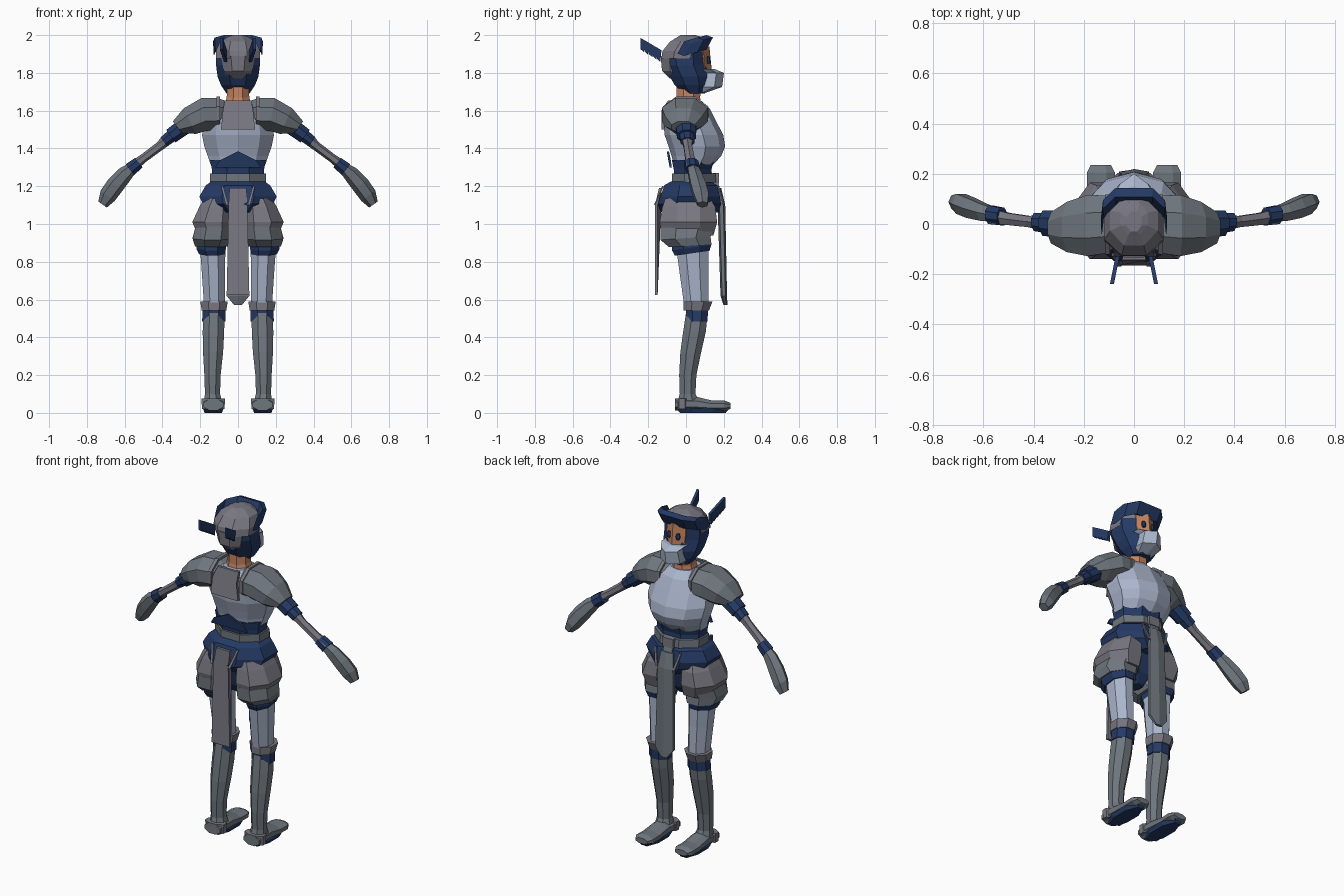
import bpy, bmesh, math
from mathutils import Vector

def material(name, rgb):
    m = bpy.data.materials.new(name)
    m.diffuse_color = (*rgb, 1)
    return m

STEEL = material("steel", (0.155, 0.18, 0.205))
WARM = material("warm_steel", (0.19, 0.185, 0.22))
LIGHT = material("light_steel", (0.40, 0.46, 0.60))
BLUE = material("blue_cloth", (0.018, 0.042, 0.13))
SKIN = material("skin", (0.56, 0.23, 0.12))

def finish(name, bm, mat, mirror):
    bmesh.ops.recalc_face_normals(bm, faces=bm.faces)
    me = bpy.data.meshes.new(name)
    bm.to_mesh(me)
    bm.free()
    me.materials.append(mat)
    ob = bpy.data.objects.new(name, me)
    bpy.context.collection.objects.link(ob)
    if mirror:
        ob.modifiers.new("mirror", 'MIRROR').use_mirror_merge = False
    return ob

def loft(name, axis, rings, mat, mirror=False, n=8):
    """Skin n-sided rings (x, y, z, half_u, half_v, tilt) stacked along an axis."""
    bm = bmesh.new()
    loops = []
    for x, y, z, a, b, *tilt in rings:
        t = math.radians(tilt[0]) if tilt else 0
        if axis == 'Z':
            u, v = Vector((1, 0, 0)), Vector((0, math.cos(t), math.sin(t)))
        elif axis == 'Y':
            u, v = Vector((1, 0, 0)), Vector((0, 0, 1))
        else:
            u, v = Vector((0, 1, 0)), Vector((math.sin(t), 0, math.cos(t)))
        k = 1 / math.cos(math.pi / n)
        angs = [2 * math.pi * (i + 0.5) / n for i in range(n)]
        loops.append([bm.verts.new(Vector((x, y, z)) + u * a * k * math.cos(g) + v * b * k * math.sin(g))
                      for g in angs])
    for p, q in zip(loops, loops[1:]):
        for i in range(n):
            j = (i + 1) % n
            bm.faces.new((p[i], p[j], q[j], q[i]))
    bm.faces.new(loops[0])
    bm.faces.new(loops[-1])
    return finish(name, bm, mat, mirror)

def stack(name, rows, mat, mirror=False, n=8, cx=0):
    """Vertical loft from rows (z, half_x, y_back, y_front[, centre_x[, tilt]])."""
    rings = []
    for z, hx, y0, y1, *r in rows:
        rings.append((r[0] if r else cx, (y0 + y1) / 2, z, hx, (y1 - y0) / 2, r[1] if len(r) > 1 else 0))
    return loft(name, 'Z', rings, mat, mirror, n)

def plate(name, pts, thick, mat, mirror=False):
    """Flat polygon given solid thickness along a vector."""
    bm = bmesh.new()
    f = bm.faces.new([bm.verts.new(p) for p in pts])
    ext = bmesh.ops.extrude_face_region(bm, geom=[f], use_keep_orig=True)
    bmesh.ops.translate(bm, vec=thick, verts=[v for v in ext['geom'] if isinstance(v, bmesh.types.BMVert)])
    return finish(name, bm, mat, mirror)

# Head: blue coif, steel dome, neck guard, face, mask, brim
stack("neck", [(1.62, .075, -.06, .08), (1.67, .06, -.05, .075), (1.76, .055, -.05, .08)], SKIN)
stack("coif", [(1.69, .06, -.01, .10), (1.735, .09, -.06, .125), (1.78, .108, -.085, .125),
               (1.84, .116, -.115, .105), (1.91, .116, -.12, .10)], BLUE)
stack("helmet_dome", [(1.875, .117, -.13, .08), (1.915, .117, -.125, .10), (1.965, .095, -.085, .11),
                      (1.99, .055, -.045, .085), (2.0, .03, -.03, .05)], WARM)
stack("helmet_neck_guard", [(1.77, .055, -.085, .02), (1.81, .075, -.127, .02), (1.89, .09, -.134, .02)], WARM)
stack("face", [(1.79, .055, 0, .13), (1.86, .062, 0, .122), (1.94, .062, 0, .115)], SKIN, n=6)
stack("eye", [(1.85, .008, .11, .128), (1.868, .013, .11, .128), (1.886, .008, .11, .124)], BLUE, True, 6, .03)
stack("face_mask", [(1.695, .045, .04, .10), (1.725, .065, .04, .18), (1.80, .055, .05, .19),
                    (1.82, .075, .05, .145)], LIGHT, n=6)
brim = [(.128, 0, 1.925), (.12, .07, 1.945), (.072, .118, 1.958), (-.072, .118, 1.958),
        (-.12, .07, 1.945), (-.128, 0, 1.925)]
for i in range(5):
    (x0, y0, z0), (x1, y1, z1) = brim[i], brim[i + 1]
    plate("helmet_brim", [(x0, y0 - .01, z0 - .035), (x1, y1 - .01, z1 - .035),
                          (x1 * 1.03, y1 + .025, z1 + .03), (x0 * 1.03, y0 + .025, z0 + .03)],
          (0, -.035, .012), BLUE)
# Notched crest wings behind the helmet
def wing(s, z):
    return (.058 + .022 * s, -.13 - .11 * s, z + .065 * s)
edge = [wing(0, 1.92), wing(1, 1.92)]
for i in range(5):
    s = 1 - i * .2
    edge += [wing(s, 1.86), wing(s - .16, 1.855), wing(s - .16, 1.87)]
plate("crest_wing", edge, (.016, 0, 0), BLUE, True)

# Torso
stack("cuirass", [(1.315, .145, -.06, .14), (1.36, .16, -.07, .18), (1.41, .178, -.085, .20),
                  (1.47, .19, -.105, .19), (1.55, .18, -.115, .15), (1.61, .15, -.11, .12),
                  (1.65, .085, -.075, .08)], LIGHT, n=10)
plate("upper_back_plate", [(-.09, -.115, 1.5), (.09, -.115, 1.5), (.08, -.115, 1.60), (.07, -.08, 1.655),
                           (-.07, -.08, 1.655), (-.08, -.115, 1.60)], (0, -.015, 0), WARM)
stack("waist", [(1.22, .14, -.06, .14), (1.29, .138, -.065, .135), (1.34, .148, -.075, .15)], BLUE)
plate("back_waist_point", [(-.12, -.075, 1.30), (.12, -.075, 1.30), (.10, -.08, 1.335), (0, -.09, 1.385),
                           (-.10, -.08, 1.335)], (0, -.012, 0), BLUE)
stack("belt", [(1.22, .148, -.075, .16), (1.268, .148, -.075, .155)], STEEL)
stack("buckle", [(1.215, .035, .14, .175), (1.27, .035, .14, .175)], WARM, n=4)

# Shoulder plates, sleeves, arms and mitts
loft("pauldron", 'X', [(.06, 0, 1.595, .08, .055), (.11, -.002, 1.582, .115, .085), (.18, -.006, 1.58, .122, .088, 8),
                       (.255, -.012, 1.545, .10, .075, 25), (.322, -.015, 1.513, .062, .038, 37)], STEEL, True)
loft("pauldron_ridge", 'X', [(.095, -.002, 1.585, .118, .09), (.115, -.002, 1.585, .12, .09)], WARM, True)
loft("upper_sleeve", 'X', [(.28, 0, 1.52, .055, .045, 37), (.355, .003, 1.465, .05, .041, 37)], BLUE, True)
loft("lower_sleeve", 'X', [(.34, .003, 1.475, .04, .034, 37), (.392, .008, 1.435, .036, .03, 37)], BLUE, True)
loft("arm", 'X', [(.36, .005, 1.46, .03, .028, 37), (.42, .01, 1.408, .022, .021, 37),
                  (.50, .02, 1.348, .024, .02, 37), (.57, .032, 1.295, .03, .026, 37)], WARM, True, 6)
loft("cuff", 'X', [(.525, .03, 1.325, .035, .032, 39), (.572, .037, 1.288, .037, .036, 39)], BLUE, True)
loft("mitt", 'X', [(.56, .037, 1.297, .028, .026, 40), (.60, .047, 1.262, .034, .037, 42),
                   (.65, .064, 1.205, .04, .042, 46), (.69, .08, 1.15, .04, .04, 52),
                   (.717, .088, 1.103, .026, .024, 55)], STEEL, True, 6)

# Skirt, straps, tabards
stack("skirt", [(1.225, .14, -.08, .13), (1.205, .17, -.115, .165), (1.145, .205, -.135, .18),
                (1.105, .185, -.15, .185), (1.06, .10, -.13, .17)], BLUE)
stack("skirt_front_buckle", [(1.185, .03, .15, .18), (1.22, .03, .14, .17)], STEEL, n=4)
for nm, y0, y1, dy in (("back_strap", -.118, -.162, -.008), ("front_strap", .168, .195, .008)):
    plate(nm, [(.078, y0, 1.20), (.09, y0, 1.20), (.065, y1, 1.10), (.05, y1, 1.10)], (0, dy, 0), WARM, True)
plate("back_tabard", [(-.045, -.128, 1.19), (.045, -.128, 1.19), (.05, -.15, 1.1), (.06, -.15, .625),
                      (-.06, -.15, .625), (-.05, -.15, 1.1)], (0, -.015, 0), WARM)
stack("front_tabard", [(1.19, .04, .165, .185), (1.10, .05, .17, .205), (.62, .06, .185, .215),
                       (.57, .02, .20, .218)], STEEL, n=6)

# Legs, built on the right and mirrored
stack("pelvis", [(1.12, .15, -.10, .13), (.95, .10, -.06, .09), (.90, .03, -.03, .05)], BLUE)
stack("upper_breeches", [(1.135, .08, -.11, .13, .10), (1.09, .09, -.125, .155, .115),
                         (1.01, .112, -.14, .165, .13), (.94, .09, -.125, .145, .122)], WARM, True)
stack("lower_breeches", [(.985, .10, -.135, .15, .125), (.925, .105, -.135, .13, .135, 4),
                         (.885, .09, -.09, .135, .138, 4)], STEEL, True)
stack("thigh_band", [(.91, .08, -.075, .13, .142), (.875, .078, -.075, .135, .142, 8),
                     (.845, .068, -.06, .125, .137, 8)], BLUE, True)
stack("thigh", [(.90, .068, -.055, .12, .135), (.75, .062, -.035, .118, .13), (.57, .055, -.01, .12, .125)],
      LIGHT, True)
stack("knee_band", [(.543, .065, -.012, .122, .127), (.59, .073, -.012, .14, .127)], WARM, True)
stack("garter", [(.485, .062, 0, .113, .128), (.55, .06, 0, .118, .127)], BLUE, True)
stack("boot", [(.53, .055, 0, .115, .127), (.43, .057, -.015, .105, .13), (.32, .053, -.03, .08, .132),
               (.20, .043, -.036, .055, .135), (.10, .04, -.033, .05, .135), (.06, .048, -.045, .07, .132)],
      STEEL, True)
loft("foot", 'Y', [(.13, -.058, .043, .052, .03), (.13, 0, .047, .055, .037), (.13, .06, .046, .052, .038),
                   (.132, .14, .037, .054, .028), (.132, .205, .037, .056, .028), (.132, .235, .037, .04, .016)],
     STEEL, True)
stack("heel_guard", [(.02, .06, -.058, .015, .131), (.075, .062, -.058, .015, .131)], WARM, True)
stack("sole", [(0, .045, -.03, .21, .131), (.022, .055, -.052, .228, .131)], BLUE, True)
